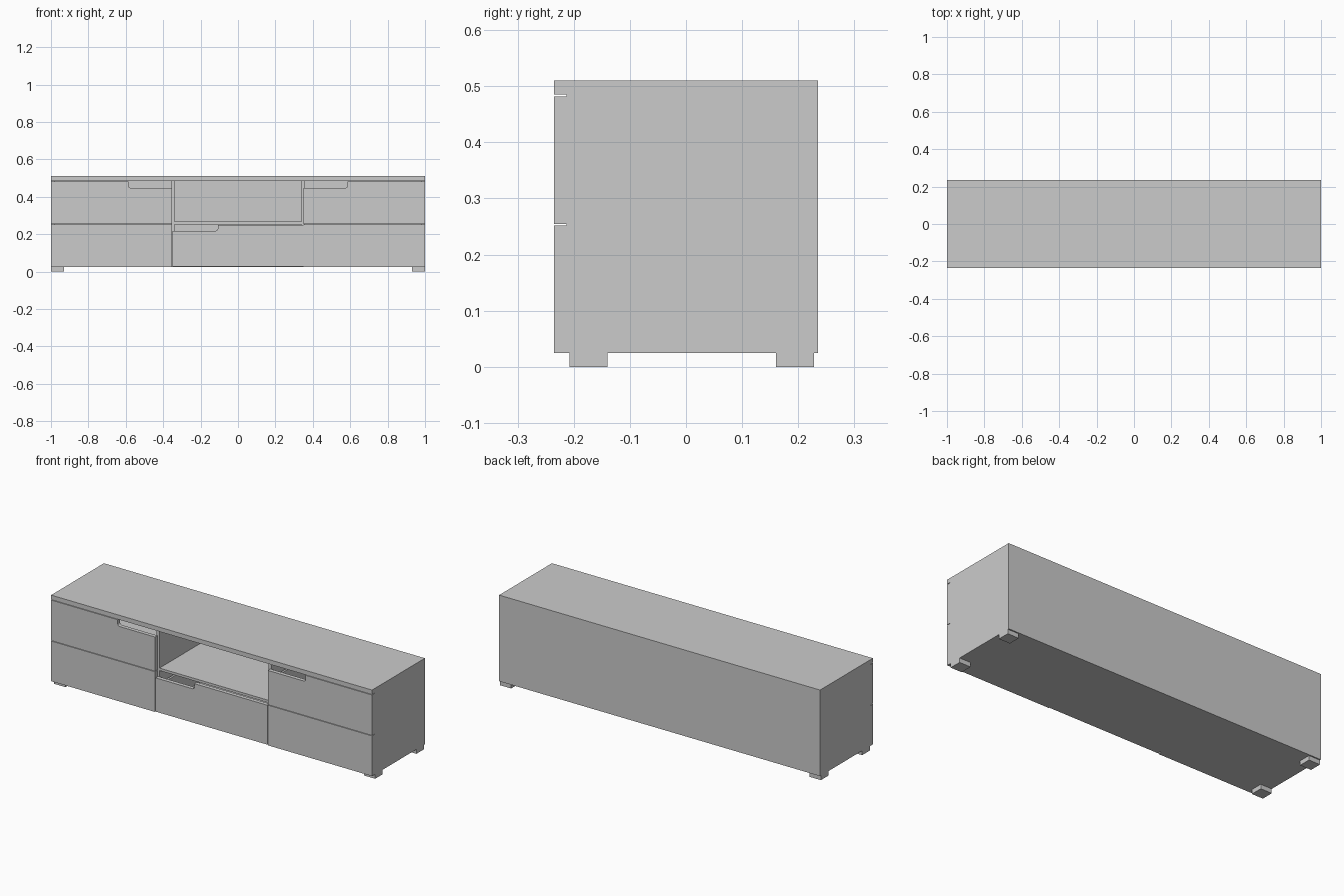
import bpy, bmesh, math

if "Cube" in bpy.data.objects:
    bpy.data.objects.remove(bpy.data.objects["Cube"])

# one flat grey for the whole cabinet
grey = bpy.data.materials.new("light_grey")
grey.diffuse_color = (0.6, 0.6, 0.6, 1)
grey.use_nodes = True
grey.node_tree.nodes["Principled BSDF"].inputs["Base Color"].default_value = grey.diffuse_color


def add_object(name, bm):
    bmesh.ops.recalc_face_normals(bm, faces=bm.faces)
    mesh = bpy.data.meshes.new(name)
    bm.to_mesh(mesh)
    bm.free()
    mesh.materials.append(grey)
    obj = bpy.data.objects.new(name, mesh)
    bpy.context.collection.objects.link(obj)
    return obj


def box(name, xs, ys, zs):
    bm = bmesh.new()
    bmesh.ops.create_cube(bm, size=1)
    for v in bm.verts:
        for i, (lo, hi) in enumerate((xs, ys, zs)):
            v.co[i] = hi if v.co[i] > 0 else lo
    return add_object(name, bm)


FRONT, INNER, BACK = -0.235, -0.213, 0.235
T = 0.018                                   # board thickness


def drawer_front(name, x0, x1, z0, z1, side=1, notch=None):
    """Front board; notch = (start x, depth) cuts a finger grip up to x1."""
    pts = [(x0, z0), (x1, z0)]
    if notch:
        a, d = notch
        r = 0.012
        pts.append((x1, z1 - d))
        for k in range(7):                  # rounded inner corner
            t = math.radians(270 - 15 * k)
            pts.append((a + r + r * math.cos(t), z1 - d + r + r * math.sin(t)))
        pts.append((a, z1))
    else:
        pts.append((x1, z1))
    pts.append((x0, z1))
    bm = bmesh.new()
    face = bm.faces.new([bm.verts.new((side * x, FRONT, z)) for x, z in pts])
    ext = bmesh.ops.extrude_face_region(bm, geom=[face])
    moved = [g for g in ext["geom"] if isinstance(g, bmesh.types.BMVert)]
    bmesh.ops.translate(bm, verts=moved, vec=(0, INNER - FRONT, 0))
    return add_object(name, bm)


def drawer_box(name, x0, x1, z0, z1):
    """Open-topped box behind a drawer front."""
    t, back = 0.012, 0.19
    box(name + "_bottom", (x0, x1), (INNER, back), (z0, z0 + t))
    box(name + "_back", (x0 + t, x1 - t), (back - t, back), (z0 + t, z1))
    box(name + "_left_wall", (x0, x0 + t), (INNER, back), (z0 + t, z1))
    box(name + "_right_wall", (x1 - t, x1), (INNER, back), (z0 + t, z1))


# carcass
box("top_board", (-1, 1), (FRONT, BACK), (0.485, 0.51))
box("bottom_board", (-1, 1), (INNER, BACK), (0.025, 0.043))
box("niche_shelf", (-0.34, 0.34), (INNER, BACK - T), (0.253, 0.267))
back_board = box("back_board", (-1 + T, 1 - T), (BACK - T, BACK), (0.043, 0.485))

# cable hole through the back board
bm = bmesh.new()
bmesh.ops.create_cone(bm, cap_ends=True, segments=32, radius1=0.033, radius2=0.033, depth=0.2)
for v in bm.verts:
    x, y, z = v.co
    v.co = (x, BACK + z, 0.327 + y)
cutter = add_object("cable_hole_cutter", bm)
cutter.hide_render = True
mod = back_board.modifiers.new("cable_hole", "BOOLEAN")
mod.operation = "DIFFERENCE"
mod.solver = "EXACT"
mod.object = cutter
bpy.context.view_layer.objects.active = back_board
bpy.ops.object.modifier_apply(modifier=mod.name)
bpy.data.objects.remove(cutter)

# mirrored parts: sides, dividers, side drawers and feet
for s, label in ((1, "left"), (-1, "right")):
    def span(a, b):
        return tuple(sorted((s * a, s * b)))
    box(label + "_side_board", span(-1, -1 + T), (INNER, BACK), (0.043, 0.485))
    box(label + "_divider", span(-0.34 - T, -0.34), (INNER, BACK - T), (0.043, 0.485))
    edge = -0.353 if s == 1 else -0.35
    drawer_front(label + "_upper_drawer_front", -1, edge, 0.2545, 0.482, s, (-0.585, 0.035))
    drawer_front(label + "_lower_drawer_front", -1, edge, 0.025, 0.2515, s)
    drawer_box(label + "_upper_drawer", *span(-0.97, -0.37), 0.27, 0.41)
    drawer_box(label + "_lower_drawer", *span(-0.97, -0.37), 0.055, 0.2)
    box(label + "_front_foot", span(-1, -0.93), (-0.208, -0.14), (0, 0.025))
    box(label + "_back_foot", span(-1, -0.93), (0.16, 0.228), (0, 0.025))

# centre drawer under the niche, grip on its left
drawer_front("centre_drawer_front", -0.349, 0.349, 0.028, 0.25, -1, (0.108, 0.032))
drawer_box("centre_drawer", -0.33, 0.33, 0.055, 0.19)
